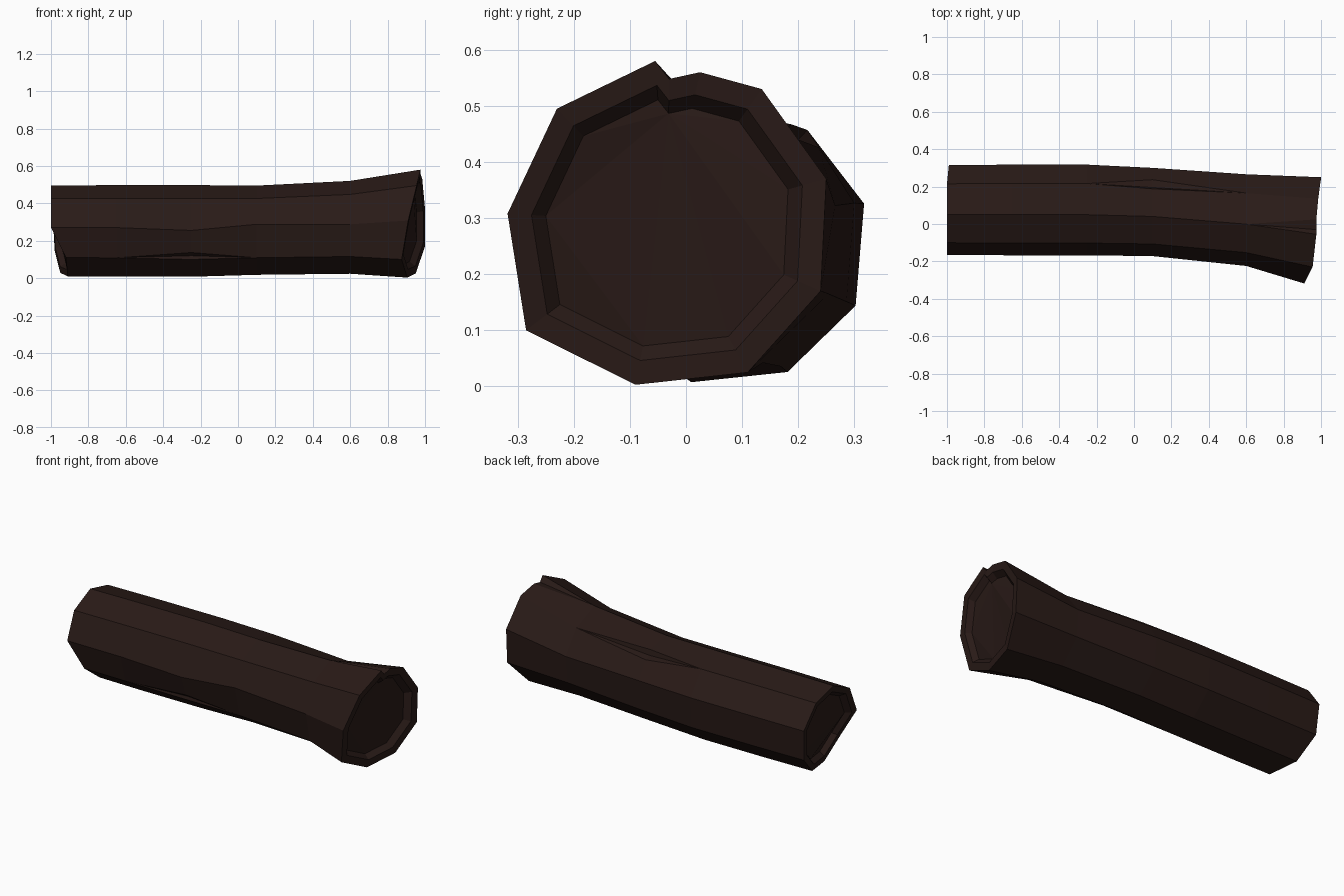
import bpy, bmesh
from mathutils import Vector

if "Cube" in bpy.data.objects:
    bpy.data.objects.remove(bpy.data.objects["Cube"])

# Nine ridges per end as (x, y, z), from the top ridge round over the back
LEFT = [(-1, .05, .495), (-1, .215, .455), (-.99, .315, .325), (-.98, .30, .145),
        (-.95, .18, .028), (-.91, .01, .01), (-.92, -.12, .11), (-1, -.165, .27),
        (-1, -.10, .425)]
RIGHT = [(.975, -.055, .58), (.985, .135, .53), (1, .25, .37), (1, .24, .17),
         (.95, .11, .025), (.905, -.09, .003), (.875, -.285, .10), (.91, -.318, .308),
         (.955, -.23, .495)]

# Stations along the log: x (None = shaped end), blend left to right, girth
STATIONS = [(None, 0, 1), (-.65, 0, 1.01), (-.25, 0, 1.01), (.1, .1, .965),
            (.6, .5, .935), (None, 1, 1)]

# Cracks: (station, ridge) -> (y, z) points that replace the single ridge point
CRACKS = {(5, 0): [(-.055, .58), (-.03, .548), (.025, .56)],
          (3, 1): [(.188, .467), (.195, .435), (.237, .426)],
          (2, 6): [(-.112, .10), (-.108, .12), (-.13, .137)]}
SPLIT = (0, 1, 6)                      # ridges that carry a crack
# Waviness of single ridges, in z
NUDGE = {(2, 7): -.015, (3, 7): .015, (4, 1): -.025, (4, 2): -.02, (3, 6): -.005}


def section(s):
    x, t, girth = STATIONS[s]
    base = [Vector(a).lerp(Vector(b), t) for a, b in zip(LEFT, RIGHT)]
    c = sum(base, Vector()) / len(base)
    ring = []
    for i, p in enumerate(base):
        if x is not None:
            p = c + (p - c) * girth
            p.x = x
        p.z += NUDGE.get((s, i), 0)
        if (s, i) in CRACKS:
            ring += [Vector((p.x, y, z)) for y, z in CRACKS[s, i]]
        else:
            ring += [p] * (3 if i in SPLIT else 1)
    return ring


def inset(ring, scale, depth):
    # shrink an end ring towards its centre and push it along x
    c = Vector([(min(p[k] for p in ring) + max(p[k] for p in ring)) / 2 for k in range(3)])
    return [c + (p - c) * scale + Vector((depth, 0, 0)) for p in ring]


# Rings in order: left floor, left lip, bark, right lip, right floor
bark = [section(s) for s in range(len(STATIONS))]
rings = ([inset(bark[0], .76, .03), inset(bark[0], .85, 0)] + bark +
         [inset(bark[-1], .85, 0), inset(bark[-1], .76, -.03)])

# Skin the rings and close the hollowed ends
bm = bmesh.new()
loops = [[bm.verts.new(p) for p in r] for r in rings]
for a, b in zip(loops, loops[1:]):
    n = len(a)
    for i in range(n):
        j = (i + 1) % n
        bm.faces.new((a[i], a[j], b[j], b[i]))
bm.faces.new(loops[0])
bm.faces.new(loops[-1])
bmesh.ops.remove_doubles(bm, verts=bm.verts, dist=1e-4)
bmesh.ops.recalc_face_normals(bm, faces=bm.faces)
bmesh.ops.triangulate(bm, faces=[f for f in bm.faces if len(f.verts) > 4],
                      ngon_method='BEAUTY')

mesh = bpy.data.meshes.new("log")
bm.to_mesh(mesh)
bm.free()
log = bpy.data.objects.new("log", mesh)
bpy.context.collection.objects.link(log)

# Dark brown wood
wood = bpy.data.materials.new("dark_wood")
wood.diffuse_color = (.022, .0105, .0085, 1)
wood.use_nodes = True
wood.node_tree.nodes["Principled BSDF"].inputs["Base Color"].default_value = wood.diffuse_color
mesh.materials.append(wood)
